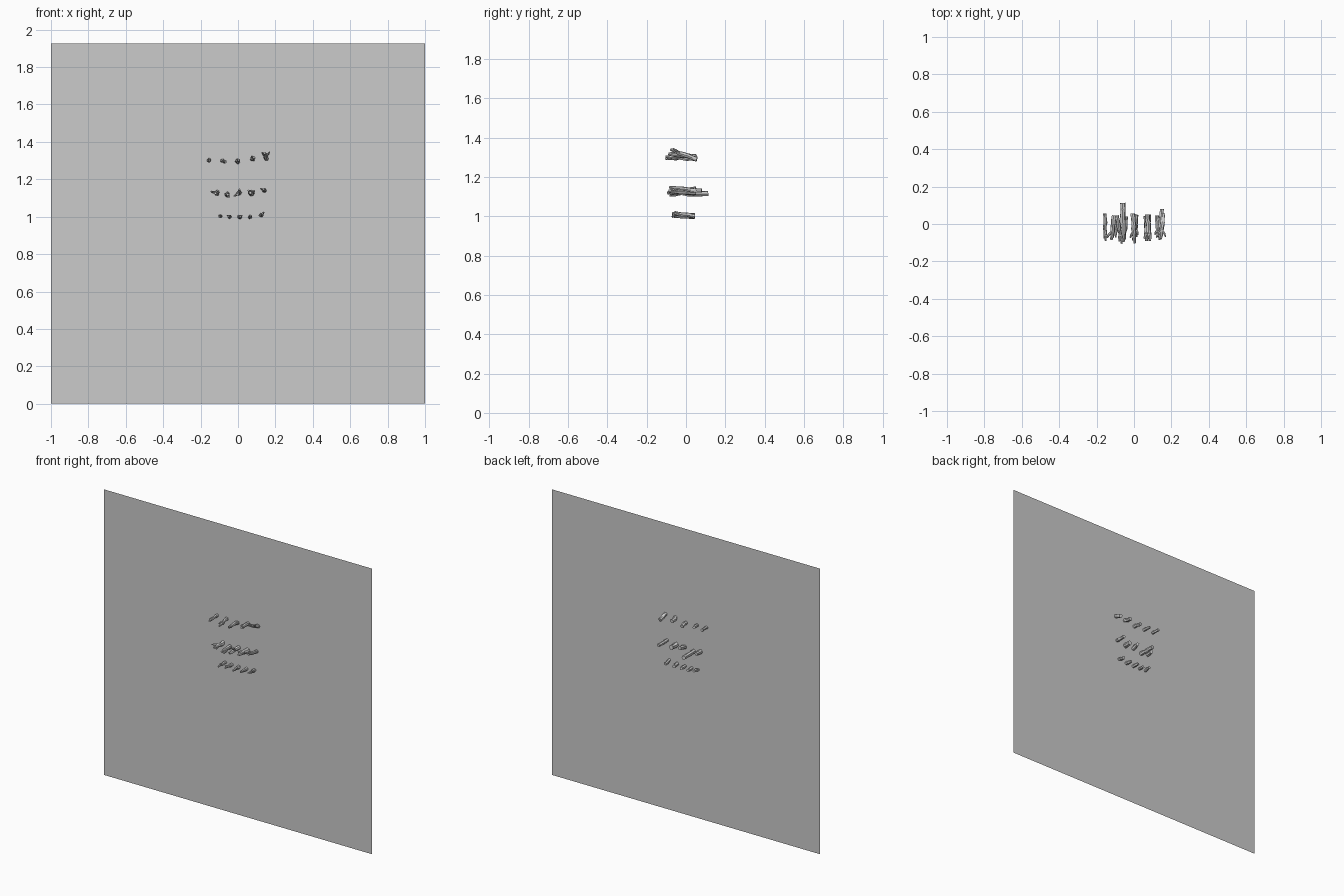
import bpy, bmesh, math, random
from mathutils import Vector

if "Cube" in bpy.data.objects:
    bpy.data.objects.remove(bpy.data.objects["Cube"])

random.seed(4)


def make_object(name, bm):
    mesh = bpy.data.meshes.new(name)
    bm.to_mesh(mesh)
    bm.free()
    obj = bpy.data.objects.new(name, mesh)
    bpy.context.collection.objects.link(obj)
    return obj


def tube(bm, points, radii, sides=7, rough=0.15):
    """Capped, slightly gnarled tube through the points."""
    pts = [Vector(p) for p in points]
    rings = []
    for i, p in enumerate(pts):
        d = (pts[min(i + 1, len(pts) - 1)] - pts[max(i - 1, 0)]).normalized()
        u = d.cross(Vector((0.1, 0.2, 1))).normalized()
        v = d.cross(u)
        ring = []
        for k in range(sides):
            a = 2 * math.pi * k / sides
            r = radii[i] * (1 + random.uniform(-rough, rough))
            ring.append(bm.verts.new(p + (u * math.cos(a) + v * math.sin(a)) * r))
        rings.append(ring)
    for a, b in zip(rings, rings[1:]):
        for k in range(sides):
            n = (k + 1) % sides
            bm.faces.new((a[k], a[n], b[n], b[k]))
    bm.faces.new(rings[0][::-1])
    bm.faces.new(rings[-1])


def twig(name, front, back, r, forks):
    """Stick through the wall, thinning and splitting towards the front."""
    f, b = Vector(front), Vector(back)
    bm = bmesh.new()
    n = 7
    pts, radii = [], []
    for i in range(n):
        t = i / (n - 1)
        p = f.lerp(b, t)
        if 0 < i < n - 1:
            p += Vector((random.uniform(-1, 1), 0, random.uniform(-1, 1))) * 0.0025
        pts.append(p)
        radii.append(r * (0.5 + 0.5 * min(1, t * 2.5)))
    tube(bm, pts, radii)
    # short side shoots
    for dx, dz in forks:
        s = f.lerp(b, 0.35)
        e = Vector((f.x + dx, f.y + 0.012, f.z + dz))
        tube(bm, [s, s.lerp(e, 0.5) + Vector((dx, 0, dz)) * 0.2, e],
             [r * 0.65, r * 0.5, r * 0.3], 6)
    bmesh.ops.recalc_face_normals(bm, faces=bm.faces)
    make_object(name, bm)


# wall: single sheet
bm = bmesh.new()
bm.faces.new([bm.verts.new(c) for c in
              ((-1, 0, 0), (1, 0, 0), (1, 0, 1.925), (-1, 0, 1.925))])
make_object("wall_panel", bm)

# front point, back point, radius, side shoots (dx, dz)
top_row = [
    ((-.152, -.09, 1.298), (-.157, .055, 1.305), .010, [(-.008, .006)]),
    ((-.066, -.105, 1.292), (-.092, .045, 1.303), .011, [(-.012, .010)]),
    ((.003, -.105, 1.303), (-.008, .055, 1.290), .012, [(-.006, -.012)]),
    ((.085, -.09, 1.318), (.072, .050, 1.302), .013, [(-.010, .006)]),
    ((.142, -.08, 1.340), (.156, .055, 1.290), .012, [(.026, .006), (-.014, .004)]),
]
middle_row = [
    ((-.122, -.085, 1.125), (-.106, .045, 1.128), .013, [(-.022, .010), (.010, -.012)]),
    ((-.055, -.095, 1.118), (-.062, .112, 1.116), .014, [(.008, -.012)]),
    ((-.004, -.085, 1.117), (.012, .050, 1.138), .013, [(.012, .030), (-.016, -.006)]),
    ((.066, -.090, 1.128), (.076, .050, 1.125), .016, [(.022, .010), (-.010, .012)]),
    ((.136, -.085, 1.148), (.150, .080, 1.130), .011, [(-.016, .002)]),
]
bottom_row = [
    ((-.098, -.072, .996), (-.090, .045, 1.008), .009, [(.003, .016)]),
    ((-.050, -.068, 1.000), (-.042, .040, .998), .010, [(-.008, .008)]),
    ((.012, -.070, 1.000), (.005, .045, 1.000), .011, [(.010, .006)]),
    ((.068, -.070, 1.005), (.060, .042, .998), .011, [(-.012, -.004)]),
    ((.130, -.070, 1.016), (.122, .045, 1.000), .011, [(.008, .008), (-.018, -.010)]),
]
for row, sticks in (("top", top_row), ("middle", middle_row), ("bottom", bottom_row)):
    for i, s in enumerate(sticks):
        twig(f"{row}_twig_{i + 1}", *s)
